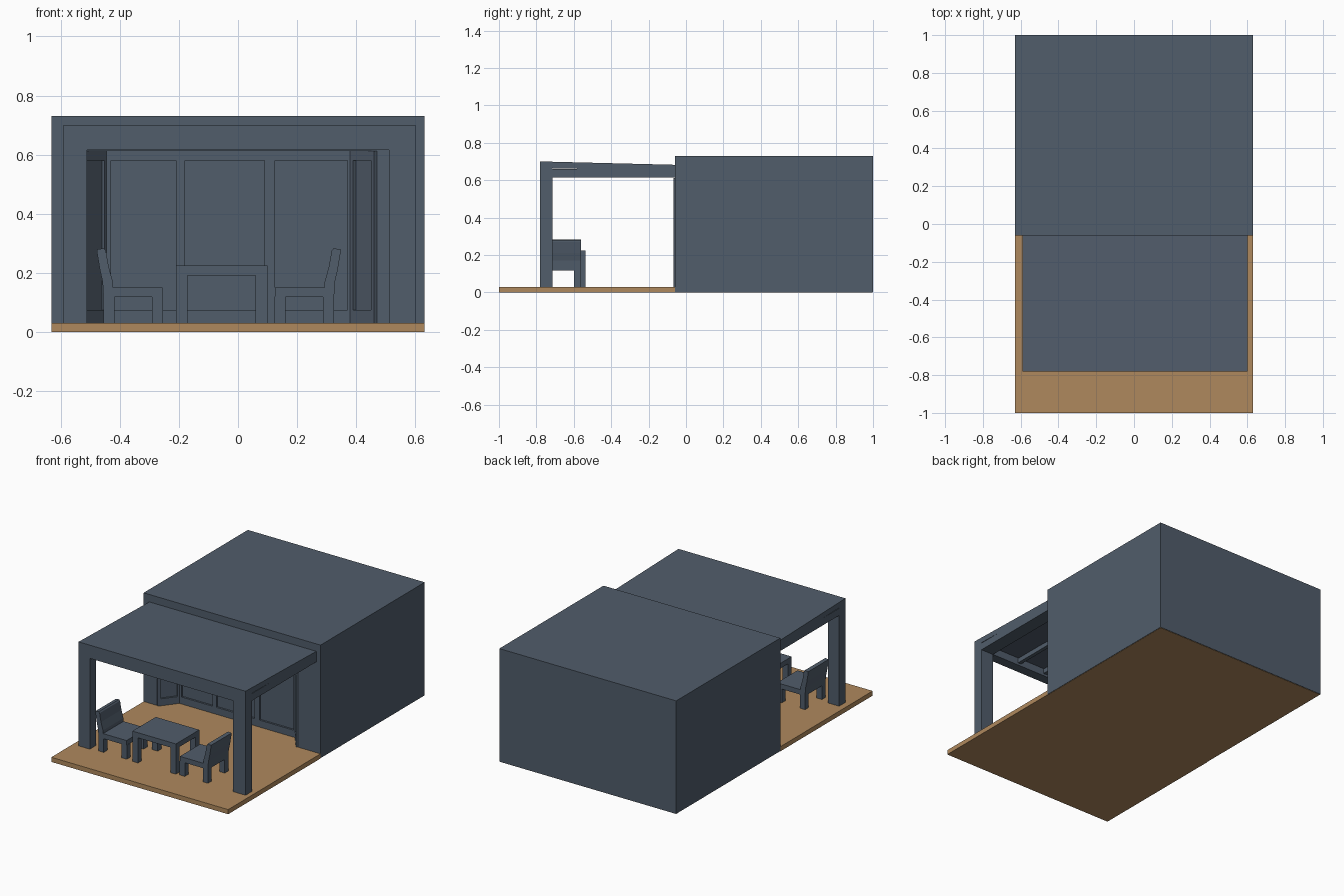
import bpy, bmesh
from mathutils import Vector

if "Cube" in bpy.data.objects:
    bpy.data.objects.remove(bpy.data.objects["Cube"])


def material(name, rgb):
    m = bpy.data.materials.new(name)
    m.diffuse_color = (*rgb, 1)
    m.use_nodes = True
    m.node_tree.nodes["Principled BSDF"].inputs["Base Color"].default_value = m.diffuse_color
    return m


SLATE = material("slate blue", (0.082, 0.109, 0.146))
TAN = material("tan wood", (0.43, 0.25, 0.11))


def prism(name, pts, vec, mat=SLATE):
    """Extrude a planar outline along a vector."""
    bm = bmesh.new()
    face = bm.faces.new([bm.verts.new(p) for p in pts])
    ext = bmesh.ops.extrude_face_region(bm, geom=[face])
    bmesh.ops.translate(bm, vec=Vector(vec),
                        verts=[v for v in ext["geom"] if isinstance(v, bmesh.types.BMVert)])
    bmesh.ops.recalc_face_normals(bm, faces=bm.faces)
    me = bpy.data.meshes.new(name)
    bm.to_mesh(me)
    bm.free()
    me.materials.append(mat)
    ob = bpy.data.objects.new(name, me)
    bpy.context.collection.objects.link(ob)
    return ob


def box(name, x0, x1, y0, y1, z0, z1, mat=SLATE):
    return prism(name, [(x0, y0, z0), (x1, y0, z0), (x1, y1, z0), (x0, y1, z0)],
                 (0, 0, z1 - z0), mat)


# Deck and the floor continuing beneath the house
box("deck", -0.63, 0.63, -1, -0.06, 0, 0.03, TAN)
box("house_floor", -0.627, 0.627, -0.06, 0.997, 0, 0.03, TAN)

# House walls with a splayed window recess, and the block above
Y0, YB, TOP = -0.06, 0.05, 0.612
recess = [(-0.535, Y0), (-0.45, YB), (0.385, YB), (0.47, Y0)]
plan = [(-0.63, Y0)] + recess + [(0.63, Y0), (0.63, 1), (-0.63, 1)]
prism("house_walls", [(x, y, 0.002) for x, y in plan], (0, 0, TOP - 0.002))
box("house_top", -0.63, 0.63, Y0, 1, TOP, 0.73)


# Window frames standing proud of the recess walls
def window_frame(name, a, b, bars, depth=0.012):
    a, b = Vector((*a, 0)), Vector((*b, 0))
    d = (b - a).normalized()
    n = Vector((d.y, -d.x, 0)) * depth

    def bar(part, s0, s1, z0, z1):
        ends = [a + d * s0, a + d * s1, a + d * s1 + n, a + d * s0 + n]
        prism(name + part, [p + Vector((0, 0, z0)) for p in ends], (0, 0, z1 - z0))

    length = (b - a).length
    bar("_bottom_rail", 0, length, 0.03, 0.075)
    bar("_top_rail", 0, length, 0.58, TOP)
    for s0, s1 in bars:
        bar("_upright", s0, s1, 0.075, 0.58)


window_frame("back_window", recess[1], recess[2],
             [(0, 0.02), (0.24, 0.27), (0.54, 0.575), (0.82, 0.835)])
for name, i in (("left_window", 0), ("right_window", 2)):
    window_frame(name, recess[i], recess[i + 1], [(0, 0.022), (0.122, 0.139)])

# Porch roof: sloped slab, edge beams, rafters and posts
FY = -0.78
prism("porch_roof", [(-0.59, FY, 0.70), (-0.59, Y0, 0.682), (-0.59, Y0, 0.65), (-0.59, FY, 0.665)],
      (1.19, 0, 0))
box("front_beam", -0.59, 0.60, FY, -0.715, 0.615, 0.68)
for name, x0, x1 in (("left", -0.59, -0.51), ("right", 0.51, 0.60)):
    box(name + "_beam", x0, x1, -0.715, Y0, 0.614, 0.66)
    box(name + "_post", x0, x1, FY, -0.715, 0.03, 0.615)
for i in range(4):
    x = -0.30 + i * 0.2
    box("rafter", x - 0.012, x + 0.012, -0.715, Y0, 0.63, 0.66)


# Chairs: facing the table from either side
def chair(name, back, s):
    """back = x of the rear of the seat, s = direction the chair faces."""
    def bx(part, a, b, *r):
        box(name + part, *sorted((back + s * a, back + s * b)), *r)
    ya, yb = -0.77, -0.562
    bx("_seat", 0, 0.20, ya, yb, 0.118, 0.15)
    for a in (0.0, 0.165):
        for y in (ya, yb - 0.037):
            bx("_leg", a, a + 0.037, y, y + 0.037, 0.03, 0.12)
    # raked backrest with a slightly curved side profile
    side = [(0, 0.12), (0.035, 0.12), (0.032, 0.17), (0.018, 0.22), (0.008, 0.275),
            (0.002, 0.283), (-0.022, 0.28), (-0.022, 0.27), (-0.012, 0.21), (-0.003, 0.17)]
    prism(name + "_backrest", [(back + s * u, ya, z) for u, z in side], (0, yb - ya, 0))


chair("left_chair", -0.455, 1)
chair("right_chair", 0.325, -1)

# Table
box("table_top", -0.21, 0.10, -0.775, -0.537, 0.192, 0.225)
for x in (-0.21, 0.06):
    for y in (-0.775, -0.575):
        box("table_leg", x, x + 0.04, y, y + 0.038, 0.03, 0.195)
